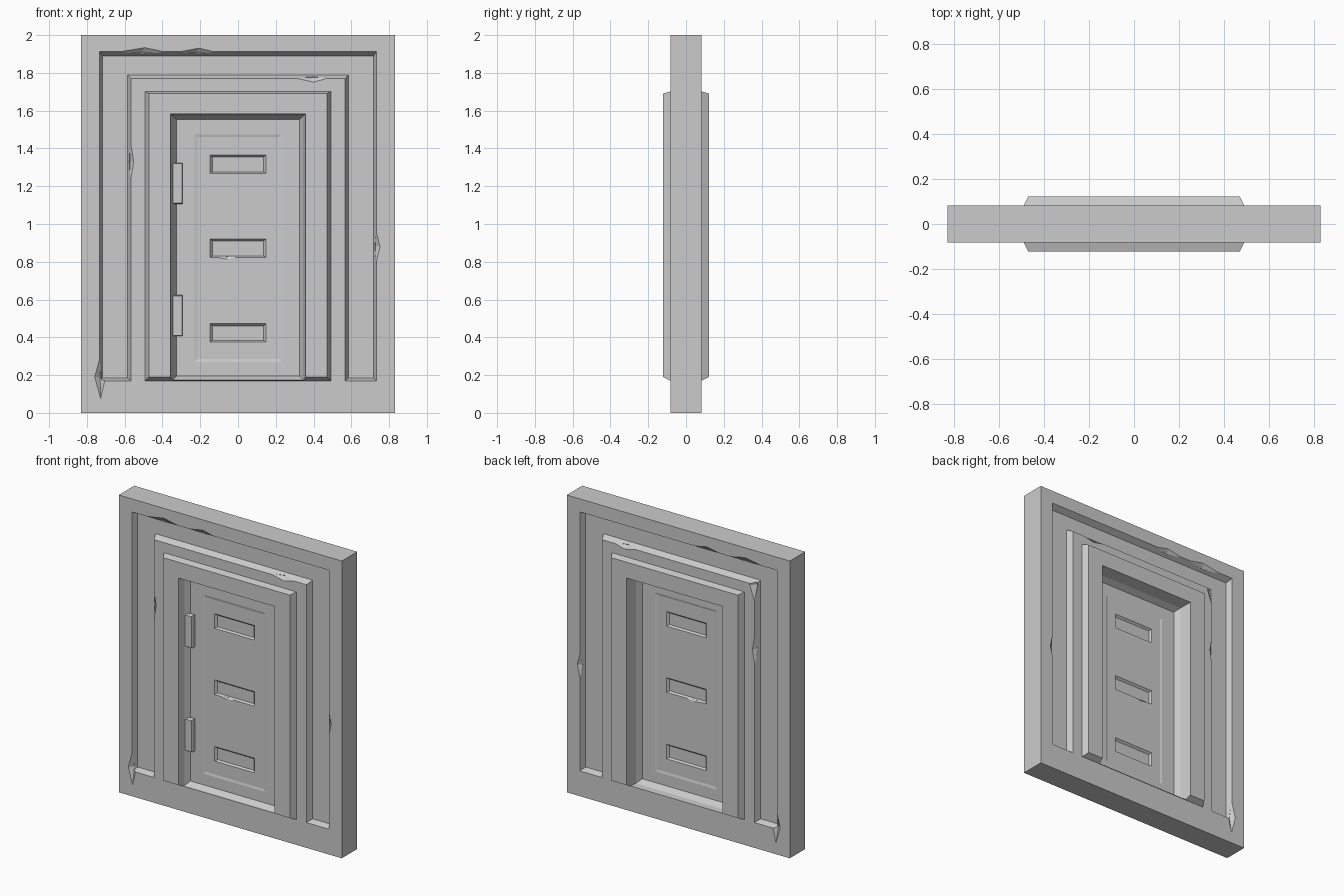
import bpy, bmesh
from mathutils import Matrix

if "Cube" in bpy.data.objects:
    bpy.data.objects.remove(bpy.data.objects["Cube"])


def loft(name, layers):
    """Solid from matching (y, [(x, z), ...]) outlines stacked along y."""
    bm = bmesh.new()
    rings = [[bm.verts.new((x, y, z)) for x, z in pts] for y, pts in layers]
    n = len(rings[0])
    for a, b in zip(rings, rings[1:]):
        for i in range(n):
            j = (i + 1) % n
            bm.faces.new((a[i], a[j], b[j], b[i]))
    bm.faces.new(rings[0])
    bm.faces.new(rings[-1])
    return finish(name, bm)


def finish(name, bm):
    bmesh.ops.recalc_face_normals(bm, faces=bm.faces)
    me = bpy.data.meshes.new(name)
    bm.to_mesh(me)
    bm.free()
    ob = bpy.data.objects.new(name, me)
    bpy.context.collection.objects.link(ob)
    return ob


def rect(hw, z0, z1, cx=0):
    return [(cx - hw, z0), (cx + hw, z0), (cx + hw, z1), (cx - hw, z1)]


def arch(wo, zo, wi, zi, z0):
    return [(-wo, z0), (-wi, z0), (-wi, zi), (wi, zi),
            (wi, z0), (wo, z0), (wo, zo), (-wo, zo)]


def combine(target, other, op='DIFFERENCE'):
    mod = target.modifiers.new("cut", 'BOOLEAN')
    mod.operation, mod.solver, mod.object = op, 'EXACT', other
    bpy.context.view_layer.objects.active = target
    bpy.ops.object.modifier_apply(modifier=mod.name)
    bpy.data.objects.remove(other)


def chip(target, x, y, z, rx, ry, rz):
    """Knock an octahedral chip out of an edge."""
    bm = bmesh.new()
    bmesh.ops.create_icosphere(bm, subdivisions=1, radius=1)
    bm.clear()
    p = [bm.verts.new(c) for c in ((rx, 0, 0), (0, ry, 0), (-rx, 0, 0), (0, -ry, 0))]
    for tip in (rz, -rz):
        t = bm.verts.new((0.1 * rx, 0, tip))
        for i in range(4):
            bm.faces.new((p[i], p[(i + 1) % 4], t))
    bmesh.ops.transform(bm, matrix=Matrix.Translation((x, y, z)), verts=bm.verts)
    combine(target, finish("chip_cutter", bm))


# Wall slab with raised door surround on both faces
wall = loft("wall_and_surround", [(y, rect(0.83, 0, 2)) for y in (-0.082, 0.082)])
low, high = rect(0.492, 0.17, 1.702), rect(0.472, 0.19, 1.69)
combine(wall, loft("surround", [(-0.122, high), (-0.082, low), (0.082, low), (0.122, high)]), 'UNION')

# Arched channel in each face
for s in (-1, 1):
    top = arch(0.733, 1.912, 0.567, 1.77, 0.17)
    floor = arch(0.717, 1.89, 0.585, 1.79, 0.185)
    combine(wall, loft("channel_cutter", [(s * 0.11, top), (s * 0.082, top), (s * 0.042, floor)]))

# Stepped door opening
outer, mid, inner = rect(0.358, 0.17, 1.583), rect(0.345, 0.174, 1.572), rect(0.325, 0.195, 1.552)
combine(wall, loft("opening_cutter", [(-0.2, outer), (-0.121, outer), (-0.075, mid), (-0.04, inner),
                                      (0.0, inner), (0.04, mid), (0.121, outer), (0.2, outer)]))

# Door with a shallow recessed panel and slots on both sides
door = loft("door", [(y, rect(0.325, 0.195, 1.552)) for y in (-0.04, 0.0)])
for face, s in ((-0.04, -1), (0.0, 1)):
    p0, p1 = rect(0.23, 0.27, 1.475), rect(0.215, 0.285, 1.46)
    combine(door, loft("panel_cutter", [(face + s * 0.02, p0), (face, p0), (face - s * 0.004, p1)]))
    for z in (0.425, 0.873, 1.318):
        w0, w1 = rect(0.148, z - 0.05, z + 0.048), rect(0.136, z - 0.042, z + 0.036)
        combine(door, loft("slot_cutter", [(face + s * 0.02, w0), (face - s * 0.004, w0),
                                           (face - s * 0.018, w1)]))

# Hinges on the front
for i, z in enumerate((0.515, 1.215)):
    loft(f"hinge_{i + 1}", [(-0.072, rect(0.025, z - 0.105, z + 0.105, -0.322)),
                            (-0.062, rect(0.029, z - 0.109, z + 0.109, -0.322)),
                            (-0.03, rect(0.029, z - 0.109, z + 0.109, -0.322))])

# Chipped edges on the wall, mirrored front to back
for s in (-1, 1):
    for x, z, rx, rz in ((-0.51, 1.905, 0.16, 0.03), (-0.22, 1.905, 0.13, 0.027),
                         (0.39, 1.775, 0.1, 0.025), (-0.573, 1.33, 0.022, 0.12),
                         (0.728, 0.88, 0.025, 0.09), (-0.73, 0.19, 0.03, 0.12)):
        chip(wall, x, s * 0.083, z, rx, 0.025, rz)
chip(wall, -0.57, 0.083, 1.76, 0.04, 0.03, 0.1)
chip(door, -0.06, -0.038, 0.825, 0.08, 0.01, 0.014)
chip(door, -0.06, -0.002, 0.825, 0.08, 0.01, 0.014)
